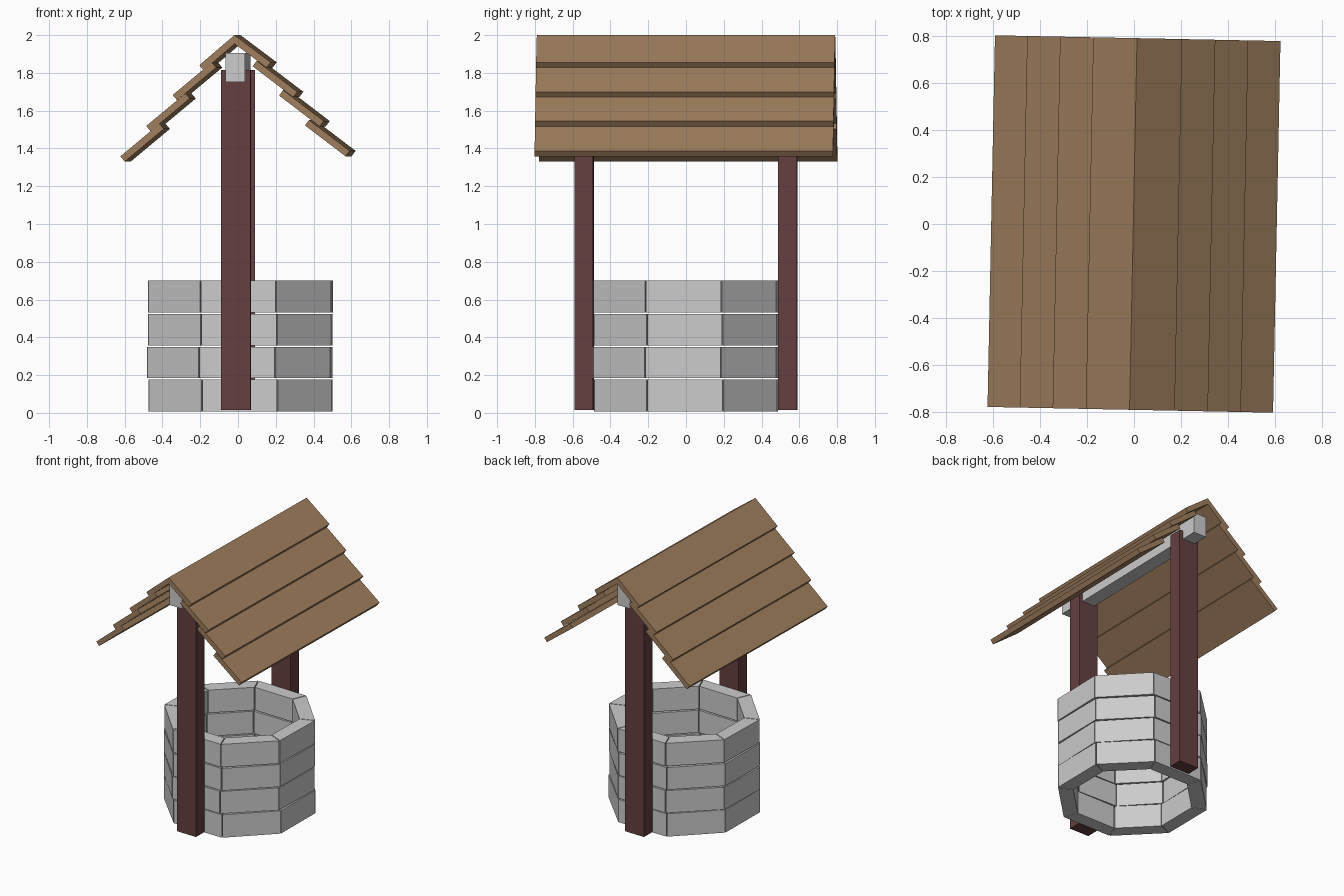
import bpy
from math import radians, sin, cos, pi
from mathutils import Matrix, Vector

if "Cube" in bpy.data.objects:
    bpy.data.objects.remove(bpy.data.objects["Cube"])

YAW = Matrix.Rotation(radians(-1.15), 4, 'Z')   # whole model is turned slightly


def material(name, rgb):
    m = bpy.data.materials.new(name)
    m.diffuse_color = (*rgb, 1)
    m.use_nodes = True
    m.node_tree.nodes["Principled BSDF"].inputs["Base Color"].default_value = m.diffuse_color
    return m


roof_wood = material("roof_wood", (0.35, 0.21, 0.11))
post_wood = material("post_wood", (0.13, 0.05, 0.05))


def prism(name, bottom, top, mat=None, xf=Matrix()):
    """Closed solid between two matching outlines (bottom counter-clockwise seen from top)."""
    n = len(bottom)
    verts = [YAW @ xf @ Vector(v) for v in bottom + top]
    faces = [tuple(reversed(range(n))), tuple(range(n, 2 * n))]
    faces += [(i, (i + 1) % n, n + (i + 1) % n, n + i) for i in range(n)]
    me = bpy.data.meshes.new(name)
    me.from_pydata(verts, [], faces)
    ob = bpy.data.objects.new(name, me)
    bpy.context.collection.objects.link(ob)
    if mat:
        me.materials.append(mat)
    return ob


def box(name, x, y, z, mat=None):
    rect = [(x[0], y[0]), (x[1], y[0]), (x[1], y[1]), (x[0], y[1])]
    return prism(name, [(*p, z[0]) for p in rect], [(*p, z[1]) for p in rect], mat)


# Stone wall: four courses of eight mitred blocks, each course slightly shifted
A_OUT, A_IN, GAP = 0.485, 0.385, 0.003
T = sin(pi / 8) / cos(pi / 8)
courses = [(0.008, 0.178, 0.6, 0.014), (0.184, 0.350, -0.7, 0.010),
           (0.357, 0.523, 0.4, 0.012), (0.532, 0.702, -0.4, 0.014)]
for row, (z0, z1, turn, dx) in enumerate(courses):
    for i in range(8):
        ho, hi = A_OUT * T - GAP, A_IN * T - GAP
        outline = [(A_IN, -hi), (A_OUT, -ho), (A_OUT, ho), (A_IN, hi)]
        xf = Matrix.Translation((dx, 0, 0)) @ Matrix.Rotation(i * pi / 4 + radians(turn), 4, 'Z')
        prism(f"stone_block_{row}_{i}", [(*p, z0) for p in outline],
              [(*p, z1) for p in outline], None, xf)

# Posts and ridge beam
for side, name in ((-1, "front_post"), (1, "back_post")):
    box(name, (-0.079, 0.079), (side * 0.54 - 0.05, side * 0.54 + 0.05), (0.015, 1.815), post_wood)
box("ridge_beam", (-0.052, 0.052), (-0.71, 0.71), (1.752, 1.905))

# Roof: four overlapping planks per slope, the right slope a little flatter
THICK, LENGTH, HALF = 0.036, 0.27, 0.79
RIDGE = -0.003
tip_x = (0.189, 0.33, 0.47, 0.607)
slopes = {"right": (1, 37.3, (1.856, 1.700, 1.545, 1.387)),
          "left": (-1, 39.8, (1.841, 1.683, 1.519, 1.358))}
for name, (s, pitch, tip_z) in slopes.items():
    a = radians(pitch)
    up = Vector((-s * cos(a), sin(a)))
    inward = Vector((-s * sin(a), -cos(a))) * THICK
    for k in range(4):
        tip = Vector((s * tip_x[k], tip_z[k]))
        if k == 0:
            # top plank is mitred at the ridge
            prof = [tip, Vector((RIDGE, 2.0)), Vector((RIDGE, 2.0 - THICK / cos(a))), tip + inward]
        else:
            back = tip + up * LENGTH
            prof = [tip, back, back + inward, tip + inward]
        if s < 0:
            prof.reverse()
        prism(f"roof_plank_{name}_{k}", [(p.x, HALF, p.y) for p in prof],
              [(p.x, -HALF, p.y) for p in prof], roof_wood)
